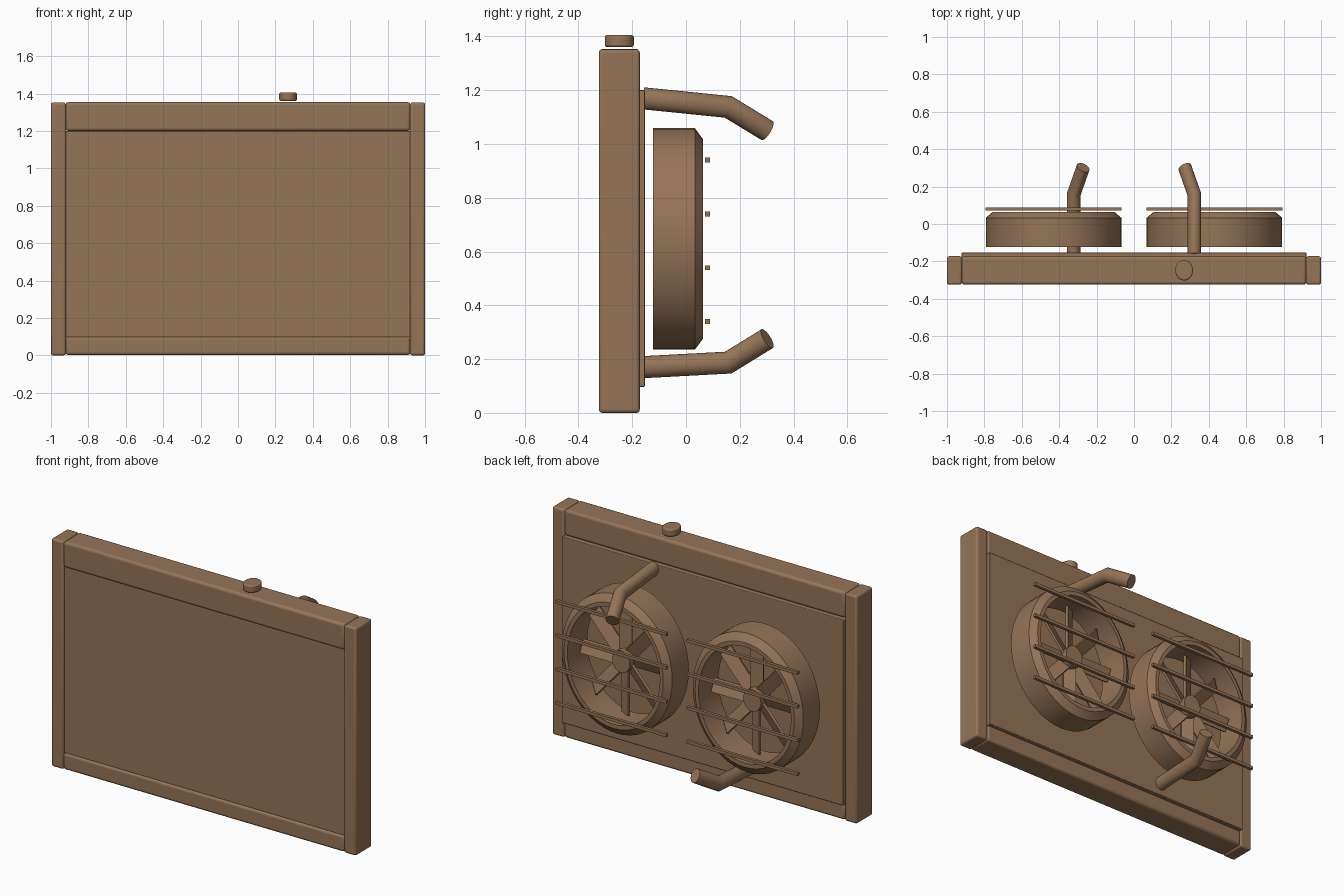
import bpy, bmesh, math
from mathutils import Matrix, Vector

if "Cube" in bpy.data.objects:
    bpy.data.objects.remove(bpy.data.objects["Cube"])

SQ = 0.88            # round parts are slightly narrower in x than in z
FAN_Z = 0.647

brown = bpy.data.materials.new("brown")
brown.diffuse_color = (0.305, 0.178, 0.098, 1)
brown.use_nodes = True
brown.node_tree.nodes["Principled BSDF"].inputs["Base Color"].default_value = brown.diffuse_color


def finish(name, bm, bevel=0.0, smooth=True):
    bmesh.ops.recalc_face_normals(bm, faces=bm.faces[:])
    me = bpy.data.meshes.new(name)
    bm.to_mesh(me)
    bm.free()
    me.materials.append(brown)
    ob = bpy.data.objects.new(name, me)
    bpy.context.collection.objects.link(ob)
    if bevel:
        m = ob.modifiers.new("bevel", "BEVEL")
        m.width, m.segments = bevel, 3
    if smooth:
        bpy.ops.object.select_all(action='DESELECT')
        ob.select_set(True)
        bpy.context.view_layer.objects.active = ob
        bpy.ops.object.shade_smooth_by_angle(angle=math.radians(30))
    return ob


def add_box(bm, lo, hi, xf=Matrix()):
    lo, hi = Vector(lo), Vector(hi)
    mat = xf @ Matrix.Translation((lo + hi) / 2) @ Matrix.Diagonal((*(hi - lo), 1))
    bmesh.ops.create_cube(bm, size=1, matrix=mat)


def box(name, lo, hi, bevel=0.0):
    bm = bmesh.new()
    add_box(bm, lo, hi)
    return finish(name, bm, bevel, smooth=bevel > 0)


def pipe(name, points, radius):
    """Mitred round pipe through the points, with closed ends."""
    bm = bmesh.new()
    pts = [Vector((x / SQ, y, z)) for x, y, z in points]
    n, rings = 24, []
    for i, p in enumerate(pts):
        a = (p - pts[i - 1]).normalized() if i else (pts[1] - p).normalized()
        b = (pts[i + 1] - p).normalized() if i + 1 < len(pts) else a
        normal = (a + b).normalized()
        u = a.cross(Vector((0, 0, 1))).normalized()
        if i == 0:
            prev = [p + radius * (math.cos(t) * u + math.sin(t) * u.cross(a))
                    for t in (2 * math.pi * k / n for k in range(n))]
            ring = prev
        else:
            # slide the previous ring along the pipe to the mitre plane
            ring = [q + a * ((p - q).dot(normal) / a.dot(normal)) for q in prev]
        prev = ring
        rings.append([bm.verts.new((q.x * SQ, q.y, q.z)) for q in ring])
    for r, s in zip(rings, rings[1:]):
        for k in range(n):
            bm.faces.new((r[k], r[(k + 1) % n], s[(k + 1) % n], s[k]))
    bm.faces.new(rings[0])
    bm.faces.new(rings[-1])
    return finish(name, bm)


# Frame: side posts, tanks and core
for side, x in (("left", -0.96), ("right", 0.96)):
    box(side + "_post", (x - 0.04, -0.324, 0), (x + 0.04, -0.172, 1.352), 0.012)
box("top_tank", (-0.922, -0.324, 1.2), (0.922, -0.172, 1.354), 0.015)
box("bottom_tank", (-0.922, -0.324, 0.002), (0.922, -0.172, 0.1), 0.015)
box("core", (-0.922, -0.314, 0.097), (0.922, -0.153, 1.2), 0.004)

# Filler cap
bm = bmesh.new()
bmesh.ops.create_cone(bm, cap_ends=True, segments=32, radius1=0.054, radius2=0.054, depth=0.044,
                      matrix=Matrix.Translation((0.268, -0.248, 1.383)) @ Matrix.Diagonal((SQ, 1, 1, 1)))
cap = finish("filler_cap", bm, 0.008)
cap.modifiers["bevel"].limit_method = 'ANGLE'

# Fans
for side, cx in (("left", -0.43), ("right", 0.43)):
    place = Matrix.Translation((cx, 0, FAN_Z)) @ Matrix.Diagonal((SQ, 1, 1, 1))

    # Shroud ring with a chamfered rear edge
    profile = [(0.412, -0.123), (0.412, 0.033), (0.37, 0.064), (0.345, 0.064), (0.345, -0.123)]
    bm = bmesh.new()
    n = 48
    rings = []
    for k in range(n):
        t = 2 * math.pi * k / n
        rings.append([bm.verts.new(place @ Vector((r * math.cos(t), y, r * math.sin(t))))
                      for r, y in profile])
    for k in range(n):
        a, b = rings[k], rings[(k + 1) % n]
        for j in range(len(profile)):
            i = (j + 1) % len(profile)
            bm.faces.new((a[j], a[i], b[i], b[j]))
    finish(side + "_shroud", bm)

    # Hub
    bm = bmesh.new()
    bmesh.ops.create_cone(bm, cap_ends=True, segments=24, radius1=0.066, radius2=0.066, depth=0.09,
                          matrix=place @ Matrix.Translation((0, -0.05, 0)) @ Matrix.Rotation(math.pi / 2, 4, 'X'))
    finish(side + "_hub", bm)

    # Pitched blades
    bm = bmesh.new()
    for k in range(8):
        xf = (place @ Matrix.Translation((0, -0.05, 0)) @ Matrix.Rotation(k * math.pi / 4, 4, 'Y')
              @ Matrix.Rotation(math.radians(25), 4, 'Z'))
        add_box(bm, (-0.04, -0.007, 0.04), (0.04, 0.007, 0.325), xf)
    finish(side + "_blades", bm, smooth=False)

    # Guard bars
    bm = bmesh.new()
    for k in range(4):
        z = 0.34 + 0.2 * k
        add_box(bm, (cx - 0.363, 0.071, z - 0.009), (cx + 0.363, 0.089, z + 0.009))
    finish(side + "_guard_bars", bm, smooth=False)

# Hose pipes
pipe("upper_pipe", [(0.323, -0.16, 1.17), (0.323, 0.157, 1.138), (0.272, 0.302, 1.05)], 0.041)
pipe("lower_pipe", [(-0.323, -0.16, 0.17), (-0.323, 0.157, 0.187), (-0.272, 0.302, 0.276)], 0.041)
